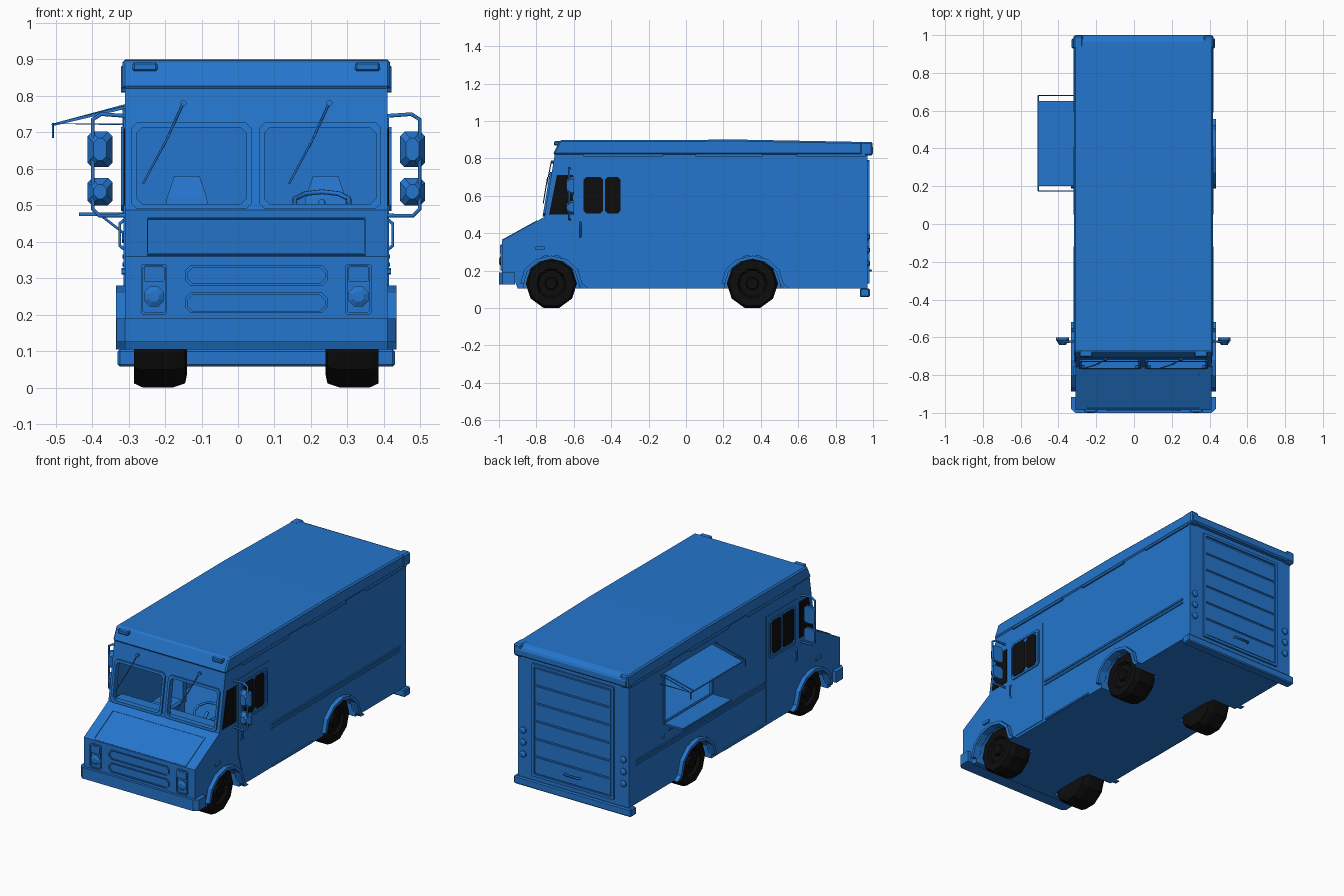
import bpy, bmesh, math
from mathutils import Vector

if "Cube" in bpy.data.objects:
    bpy.data.objects.remove(bpy.data.objects["Cube"])

CX, HALF = 0.05, 0.36          # body centre line and half width


def material(name, rgb):
    m = bpy.data.materials.new(name)
    m.use_nodes = True
    m.diffuse_color = (*rgb, 1)
    m.node_tree.nodes["Principled BSDF"].inputs["Base Color"].default_value = (*rgb, 1)
    return m


BLUE = material("body blue", (0.018, 0.18, 0.61))
BLACK = material("rubber black", (0.004, 0.004, 0.004))


def finish(name, bm, mat=BLUE, bevel=0):
    bmesh.ops.recalc_face_normals(bm, faces=bm.faces)
    if bevel:
        bmesh.ops.bevel(bm, geom=bm.edges[:], offset=bevel, segments=1, affect='EDGES')
    me = bpy.data.meshes.new(name)
    bm.to_mesh(me)
    bm.free()
    me.materials.append(mat)
    ob = bpy.data.objects.new(name, me)
    bpy.context.collection.objects.link(ob)
    return ob


def loft(name, loops, mat=BLUE, bevel=0, closed=False):
    """Skin a list of equal loops, capped or joined end to end."""
    bm = bmesh.new()
    rows = [[bm.verts.new(p) for p in loop] for loop in loops]
    n = len(rows[0])
    pairs = list(zip(rows, rows[1:])) + ([(rows[-1], rows[0])] if closed else [])
    for a, b in pairs:
        for i in range(n):
            bm.faces.new((a[i], a[(i + 1) % n], b[(i + 1) % n], b[i]))
    if not closed:
        bm.faces.new(rows[0])
        bm.faces.new(rows[-1])
    return finish(name, bm, mat, bevel)


def prism(name, yz, x0, x1, mat=BLUE, bevel=0):
    return loft(name, [[(x, y, z) for y, z in yz] for x in (x0, x1)], mat, bevel)


def box(name, x0, x1, y0, y1, z0, z1, mat=BLUE, bevel=0):
    return prism(name, [(y0, z0), (y1, z0), (y1, z1), (y0, z1)], x0, x1, mat, bevel)


def tube(name, pts, r=0.006, sides=6):
    cu = bpy.data.curves.new(name, 'CURVE')
    cu.dimensions = '3D'
    cu.bevel_depth, cu.bevel_resolution, cu.use_fill_caps = r, sides // 4, True
    sp = cu.splines.new('POLY')
    sp.points.add(len(pts) - 1)
    for p, q in zip(sp.points, pts):
        p.co = (*q, 1)
    cu.materials.append(BLUE)
    ob = bpy.data.objects.new(name, cu)
    bpy.context.collection.objects.link(ob)


# Surface maps: (u, v, depth) to a point on a wall of the truck
def side(s):
    return lambda u, v, d: (CX + s * (HALF + d), u, v)


def slope_y(z):
    return -0.757 + (z - 0.487) * 0.165


def screen(u, v, d):
    return (u, slope_y(v) - d, v)


def nose(u, v, d):
    return (u, -0.985 - d, v)


def hood(u, v, d):
    return (u, -0.985 + (v - 0.36) * 1.81 - d, v + d)


def rear(u, v, d):
    return (u, 0.97 + d, v)


def rrect(u0, u1, v0, v1, c=0.015):
    return [(u0 + c, v0), (u1 - c, v0), (u1, v0 + c), (u1, v1 - c),
            (u1 - c, v1), (u0 + c, v1), (u0, v1 - c), (u0, v0 + c)]


def plate(name, at, poly, d=0.006, mat=BLUE, base=-0.004):
    return loft(name, [[at(u, v, k) for u, v in poly] for k in (base, d)], mat)


def frame(name, at, u0, u1, v0, v1, w=0.012, d=0.008, c=0.015):
    out, inn = rrect(u0, u1, v0, v1, c), rrect(u0 + w, u1 - w, v0 + w, v1 - w, c)
    return loft(name, [[at(u, v, k) for u, v in p]
                       for p, k in ((out, -0.004), (out, d), (inn, d), (inn, -0.004))], closed=True)


def ngon(cu, cv, r, n, turn=0.5):
    return [(cu + r * math.cos((i + turn) * math.tau / n),
             cv + r * math.sin((i + turn) * math.tau / n)) for i in range(n)]


def cut(target, cutter):
    mod = target.modifiers.new("cut", 'BOOLEAN')
    mod.operation, mod.solver, mod.object = 'DIFFERENCE', 'EXACT', cutter
    bpy.context.view_layer.objects.active = target
    bpy.ops.object.modifier_apply(modifier=mod.name)
    bpy.data.objects.remove(cutter)


# Hollow body shell with windscreen, hatch and wheel openings
WHEELS = {"front": -0.72, "rear": 0.355}
body = prism("body_shell", [(-0.985, 0.18), (-0.985, 0.36), (-0.757, 0.487), (-0.702, 0.82),
             (0.97, 0.82), (0.97, 0.105), (-0.9, 0.105), (-0.93, 0.18)], CX - HALF, CX + HALF)
cut(body, prism("cabin_cutter", [(-0.73, 0.29), (-0.73, 0.485), (-0.68, 0.8), (0.95, 0.8),
                (0.95, 0.29)], CX - HALF + 0.015, CX + HALF - 0.015))
for x0, x1 in ((-0.28, 0.025), (0.07, 0.38)):
    cut(body, box("screen_cutter", x0, x1, -0.85, -0.66, 0.502, 0.715))
cut(body, box("hatch_cutter", -0.4, -0.25, 0.21, 0.64, 0.48, 0.75))
for y in WHEELS.values():
    for s in (-1, 1):
        cut(body, prism("arch_cutter", ngon(y, 0.13, 0.152, 12), CX + s * 0.2, CX + s * 0.5))

# Roof cap with drip edge and corner lobes
prism("roof_cap", [(-0.712, 0.82), (-0.675, 0.897), (0.3, 0.9), (0.975, 0.887), (1.0, 0.865), (1.0, 0.82)],
      CX - 0.367, CX + 0.367, bevel=0.008)

# Bumpers
loft("front_bumper", [[(CX + sx * w, y, z) for sx, w, y in
     ((-1, 0.36, -1.0), (1, 0.36, -1.0), (1, 0.383, -0.98), (1, 0.383, -0.915), (-1, 0.383, -0.915), (-1, 0.383, -0.98))]
     for z in (0.125, 0.19)])
box("rear_bumper", CX - 0.38, CX + 0.38, 0.93, 0.983, 0.058, 0.105, bevel=0.006)

# Front: screens, wipers, hood panel, grille
for x0, x1 in ((-0.292, 0.037), (0.058, 0.392)):
    frame("windscreen_frame", screen, x0, x1, 0.49, 0.727, 0.014, 0.01)
for x in (-0.15, 0.25):
    tube("wiper_arm", [screen(x, 0.78, 0.012), screen(x - 0.055, 0.66, 0.016)], 0.003)
    tube("wiper_blade", [screen(x - 0.035, 0.70, 0.018), screen(x - 0.11, 0.56, 0.018)], 0.003)
    plate("wiper_pivot", screen, ngon(x, 0.78, 0.009, 8), 0.014)
frame("hood_panel", hood, -0.25, 0.35, 0.362, 0.465, 0.004, 0.003, 0.002)
for z in (0.205, 0.28):
    frame("grille_panel", nose, -0.145, 0.245, z, z + 0.056, 0.006, 0.006)
for s in (-1, 1):
    x = CX + s * 0.28
    frame("headlight_bezel", nose, x - 0.036, x + 0.036, 0.2, 0.34, 0.006, 0.008, 0.006)
    plate("turn_signal", nose, rrect(x - 0.028, x + 0.028, 0.29, 0.333, 0.004), 0.009)
    loft("headlight", [[nose(u, v, d) for u, v in ngon(x, 0.25, r, 8)]
                       for r, d in ((0.03, -0.004), (0.03, 0.006), (0.015, 0.014))])
    m = CX + s * 0.305
    box("roof_marker_front", m - 0.034, m + 0.034, -0.705, -0.65, 0.868, 0.892, bevel=0.005)
    box("roof_corner_rear", CX + s * 0.345 - 0.026, CX + s * 0.345 + 0.026, 0.93, 0.998, 0.815, 0.888, bevel=0.008)

# Both flanks: cab doors, windows, rails, mirrors, wheels
for s in (-1, 1):
    at = side(s)
    plate("cab_door", at, [(-0.585, 0.74), (-0.295, 0.74), (-0.295, 0.12), (-0.53, 0.12),
                           (-0.56, 0.22), (-0.585, 0.3)], 0.004)
    frame("door_window_frame", at, -0.56, -0.32, 0.485, 0.715, 0.012, 0.01)
    for u0, u1 in ((-0.548, -0.443), (-0.433, -0.35)):
        plate("door_window_pane", at, rrect(u0, u1, 0.505, 0.70), 0.007, BLACK)
    plate("quarter_window_pane", at, [(-0.732, 0.5), (-0.605, 0.5), (-0.605, 0.71), (-0.69, 0.71)], 0.004, BLACK)
    tube("door_handle", [at(-0.565, 0.38, 0.002), at(-0.565, 0.39, 0.014), at(-0.565, 0.45, 0.014),
                         at(-0.565, 0.46, 0.002)], 0.005)
    plate("side_marker", at, rrect(-0.805, -0.755, 0.31, 0.328, 0.003), 0.009)
    for z in (0.338, 0.36):
        plate("belt_rail", at, rrect(-0.28, 0.91, z - 0.005, z + 0.005, 0.003), 0.006)
    plate("sill_rail", at, rrect(-0.27, 0.1, 0.11, 0.12, 0.003), 0.008)
    for u0, u1 in ((-0.55, -0.12), (0.05, 0.41), (0.59, 0.96)):
        plate("drip_rail", at, rrect(u0, u1, 0.81, 0.822, 0.003), 0.01)

    tube("mirror_arm", [at(u, v, d) for u, v, d in ((-0.62, 0.745, -0.005), (-0.625, 0.75, 0.065),
         (-0.625, 0.735, 0.088), (-0.625, 0.49, 0.088), (-0.625, 0.472, 0.07), (-0.62, 0.472, -0.005))], 0.006)
    x = CX + s * 0.428
    for z0, z1 in ((0.605, 0.702), (0.5, 0.575)):
        loft("mirror_head", [[(u, y, v) for u, v in rrect(x - w, x + w, z0 + e, z1 - e, 0.012)]
                             for w, e, y in ((0.018, 0.018, -0.64), (0.034, 0, -0.615), (0.034, 0, -0.6))])

    for label, y in WHEELS.items():
        # Flared arch with a trailing flap
        arc = [(math.cos(a * math.pi / 6), math.sin(a * math.pi / 6)) for a in range(7)]
        outer = [(y + 0.2, 0.105)] + [(y + 0.166 * c, 0.13 + 0.15 * k) for c, k in arc]
        inner = [(y + 0.165, 0.105)] + [(y + 0.147 * c, 0.13 + 0.132 * k) for c, k in arc]
        plate(label + "_arch", at, outer + inner[::-1], 0.024, base=-0.02)
        # Ten-sided tyre with a dished hub
        rings = ((0.19, 0.1), (0.195, 0.125), (0.23, 0.137), (0.31, 0.137), (0.335, 0.125),
                 (0.335, 0.08), (0.32, 0.07), (0.32, 0.035), (0.335, 0.03))
        loft(label + "_wheel", [[(CX + s * d, u, v) for u, v in ngon(y, 0.131, r, 10, 0)]
                                for d, r in rings], BLACK)

# Rear roll-up door, handle and lamps
frame("rear_door_frame", rear, CX - 0.265, CX + 0.265, 0.13, 0.79, 0.015, 0.01, 0.004)
for i in range(6):
    z = 0.15 + i * 0.104
    plate("rear_door_slat", rear, rrect(CX - 0.245, CX + 0.245, z, z + 0.094, 0.004), 0.006)
tube("rear_handle", [rear(CX - 0.05, 0.2, 0), rear(CX - 0.045, 0.2, 0.02),
                     rear(CX + 0.045, 0.2, 0.02), rear(CX + 0.05, 0.2, 0)], 0.006)
for s in (-1, 1):
    for z in (0.24, 0.31, 0.38):
        loft("rear_lamp", [[rear(u, v, d) for u, v in ngon(CX + s * 0.325, z, r, 8)]
                           for r, d in ((0.02, -0.003), (0.02, 0.008), (0.01, 0.014))])

# Serving hatch: frame, awning with brackets, counter
frame("hatch_frame", side(-1), 0.195, 0.655, 0.47, 0.765, 0.015, 0.006, 0.004)
loft("awning", [[(-0.31, y, 0.772), (-0.505, y, 0.725), (-0.505, y, 0.718), (-0.31, y, 0.764)] for y in (0.2, 0.65)])
for y in (0.175, 0.68):
    tube("awning_bracket", [(-0.308, y, 0.775), (-0.507, y, 0.724), (-0.308, y, 0.722)], 0.003)
    tube("awning_drop", [(-0.507, y, 0.726), (-0.507, y, 0.685)], 0.003)
tube("awning_front_bar", [(-0.507, 0.175, 0.722), (-0.507, 0.68, 0.722)], 0.004)
box("counter", -0.435, -0.305, 0.2, 0.65, 0.471, 0.481)
for y in (0.25, 0.6):
    tube("counter_brace", [(-0.375, y, 0.472), (-0.308, y, 0.42)], 0.004)
plate("fuel_cap", side(-1), ngon(0.66, 0.41, 0.014, 8), 0.008)

# Cab interior: dashboard, seats, steering wheel
box("dashboard", CX - 0.34, CX + 0.34, -0.735, -0.66, 0.4, 0.497)
for x in (-0.14, 0.24):
    box("seat_base", x - 0.07, x + 0.07, -0.52, -0.38, 0.28, 0.42, bevel=0.01)
    loft("seat_back", [[(x - w, y, z), (x + w, y, z), (x + w, y + 0.035, z), (x - w, y + 0.035, z)]
                       for w, y, z in ((0.07, -0.41, 0.4), (0.055, -0.39, 0.52), (0.035, -0.375, 0.58))])
rim = [(0.23 + u, -0.61 + v * 0.8, 0.51 + v * 0.35) for u, v in ngon(0, 0, 0.078, 10)]
tube("steering_wheel", rim + rim[:1], 0.007)
tube("steering_column", [(0.23, -0.61, 0.51), (0.23, -0.68, 0.44)], 0.01)
